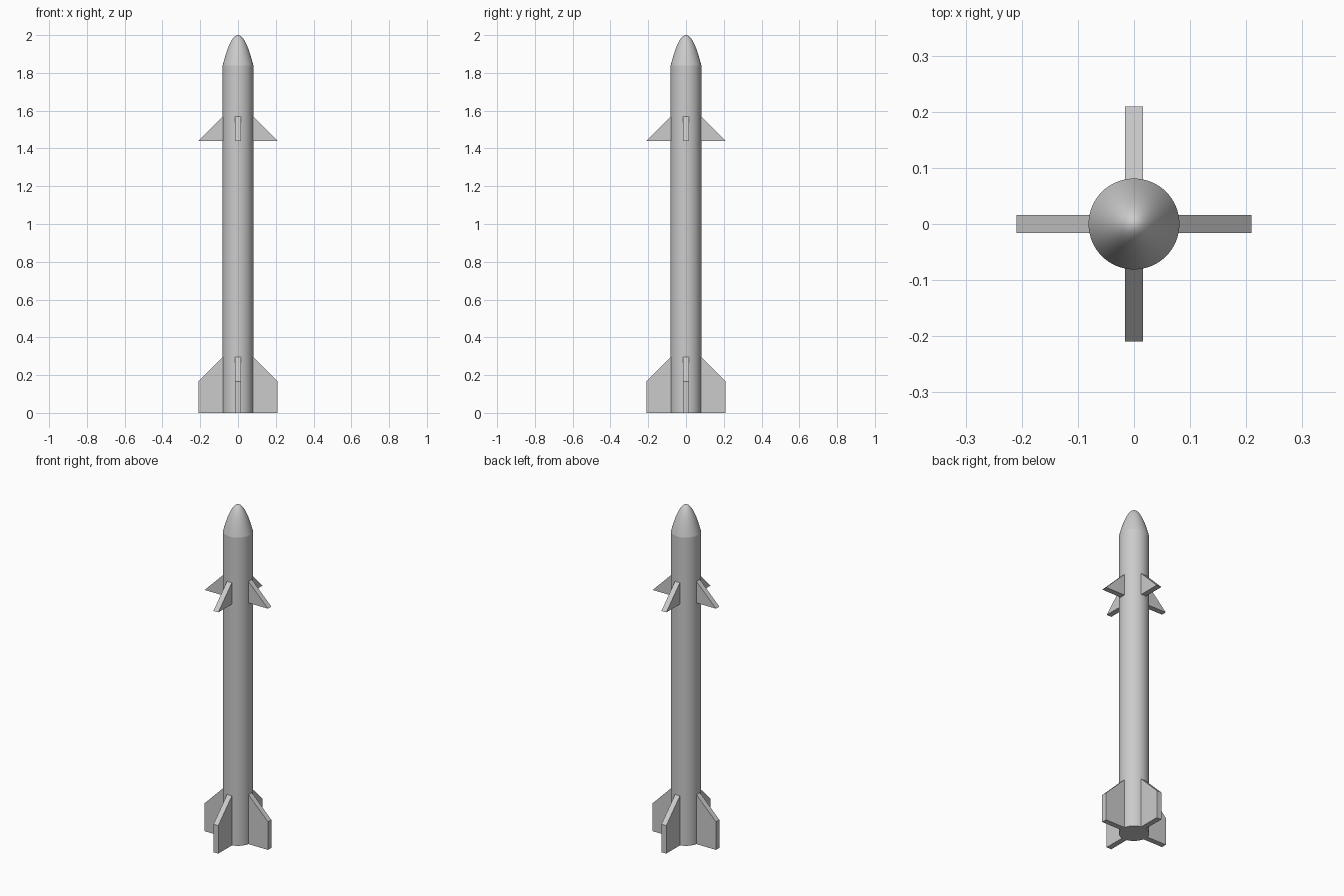
import bpy, bmesh, math

if "Cube" in bpy.data.objects:
    bpy.data.objects.remove(bpy.data.objects["Cube"])

R, SEG = 0.081, 64
TIP, HALF = 0.209, 0.016


def make_object(name, bm):
    bmesh.ops.recalc_face_normals(bm, faces=bm.faces)
    mesh = bpy.data.meshes.new(name)
    bm.to_mesh(mesh)
    bm.free()
    obj = bpy.data.objects.new(name, mesh)
    bpy.context.collection.objects.link(obj)
    return obj


def lathe(name, profile):
    """Spin an (r, z) profile around the z axis."""
    bm = bmesh.new()
    verts = [bm.verts.new((r, 0, z)) for r, z in profile]
    edges = [bm.edges.new(pair) for pair in zip(verts, verts[1:])]
    bmesh.ops.spin(bm, geom=verts + edges, cent=(0, 0, 0), axis=(0, 0, 1),
                   angle=math.tau, steps=SEG, use_duplicate=False)
    bmesh.ops.remove_doubles(bm, verts=bm.verts, dist=1e-5)
    obj = make_object(name, bm)
    bpy.ops.object.select_all(action='DESELECT')
    obj.select_set(True)
    bpy.context.view_layer.objects.active = obj
    bpy.ops.object.shade_smooth_by_angle(angle=math.radians(30))
    return obj


def fin(name, outline, angle):
    """Extrude an (r, z) outline to the fin thickness and turn it about z."""
    bm = bmesh.new()
    face = bm.faces.new([bm.verts.new((r, -HALF, z)) for r, z in outline])
    out = bmesh.ops.extrude_face_region(bm, geom=[face])
    moved = [v for v in out["geom"] if isinstance(v, bmesh.types.BMVert)]
    bmesh.ops.translate(bm, verts=moved, vec=(0, 2 * HALF, 0))
    obj = make_object(name, bm)
    obj.rotation_euler.z = angle
    return obj


# Cylindrical body with a closed base
lathe("body_tube", [(0, 0), (R, 0), (R, 1.84)])

# Rounded parabolic nose, rings packed toward the tip
N = 16
lathe("nose_cone", [(R * (1 - i / N), 2.0 - 0.16 * (1 - i / N) ** 2)
                    for i in range(N + 1)])

# Four triangular upper fins and four clipped tail fins
ROOT = 0.074
upper = [(ROOT, 1.44), (TIP, 1.44), (ROOT, 1.575)]
tail = [(ROOT, 0), (TIP, 0), (TIP, 0.167), (ROOT, 0.302)]
for k in range(4):
    fin(f"upper_fin_{k + 1}", upper, k * math.pi / 2)
    fin(f"tail_fin_{k + 1}", tail, k * math.pi / 2)
